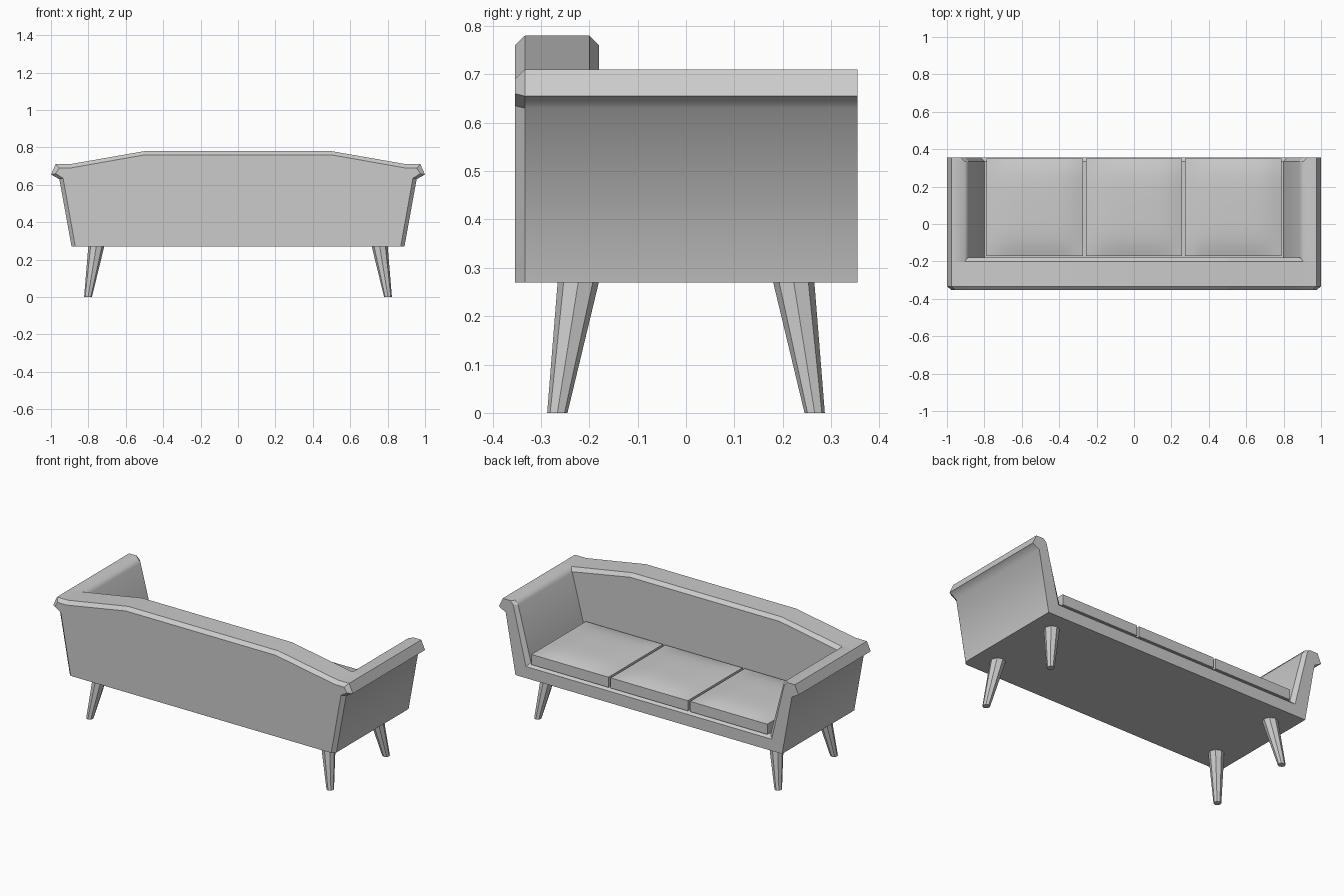
import bpy, bmesh, math

cube = bpy.data.objects.get("Cube")
if cube:
    bpy.data.objects.remove(cube, do_unlink=True)

grey = bpy.data.materials.new("light_grey")
grey.use_nodes = True
colour = (0.6, 0.6, 0.6, 1)
grey.diffuse_color = colour
grey.node_tree.nodes["Principled BSDF"].inputs["Base Color"].default_value = colour


def finish(name, bm):
    bmesh.ops.recalc_face_normals(bm, faces=bm.faces)
    mesh = bpy.data.meshes.new(name)
    bm.to_mesh(mesh)
    bm.free()
    mesh.materials.append(grey)
    obj = bpy.data.objects.new(name, mesh)
    bpy.context.collection.objects.link(obj)
    return obj


def loft(rings):
    """Closed solid through equally sized rings of points."""
    bm = bmesh.new()
    loops = [[bm.verts.new(p) for p in ring] for ring in rings]
    n = len(loops[0])
    for a, b in zip(loops, loops[1:]):
        for i in range(n):
            j = (i + 1) % n
            bm.faces.new((a[i], a[j], b[j], b[i]))
    bm.faces.new(loops[0])
    bm.faces.new(loops[-1])
    bm.normal_update()
    return bm


def section(half, y):
    """Mirror half an x-z outline and place it at y."""
    pts = half + [(-x, z) for x, z in reversed(half)]
    return [(x, y, z) for x, z in pts]


def soften_sides(bm):
    """Smooth the long faces; keep chamfers and end caps crisp."""
    bmesh.ops.recalc_face_normals(bm, faces=bm.faces)
    for f in bm.faces:
        f.smooth = abs(f.normal.y) < 0.05
    for e in bm.edges:
        e.smooth = all(f.smooth for f in e.link_faces) and e.calc_face_angle(0) < math.radians(55)


# Shared flared outside of the arms
outer = [(0.89, 0.27), (0.955, 0.63), (1.0, 0.655), (0.975, 0.71)]

# Arms and seat base, with a chamfered opening
opening = outer + [(0.905, 0.71), (0.885, 0.685), (0.80, 0.36)]
opening_edge = outer + [(0.925, 0.71), (0.905, 0.69), (0.82, 0.34)]
bm = loft([section(opening, -0.2), section(opening, 0.335), section(opening_edge, 0.355)])
soften_sides(bm)
finish("arms_and_base", bm)

# Backrest with a raised middle and chamfered rims
full = outer + [(0.9, 0.71), (0.5, 0.78)]
rear = [(0.87, 0.27), (0.935, 0.635), (0.975, 0.66), (0.955, 0.69), (0.895, 0.69), (0.5, 0.76)]
inside = [(0.84, 0.28), (0.9, 0.6), (0.94, 0.65), (0.93, 0.69), (0.885, 0.69), (0.5, 0.76)]
bm = loft([section(rear, -0.354), section(full, -0.333), section(full, -0.2), section(inside, -0.18)])
soften_sides(bm)
finish("backrest", bm)


# Seat cushions with softly domed tops
def cushion(name, cx, cy, w, d):
    bm = bmesh.new()
    bmesh.ops.create_grid(bm, x_segments=12, y_segments=12, size=1)
    border = [e for e in bm.edges if e.is_boundary]
    walls = bmesh.ops.extrude_edge_only(bm, edges=border)["geom"]
    low = {v for v in walls if isinstance(v, bmesh.types.BMVert)}
    side_faces = {f for f in walls if isinstance(f, bmesh.types.BMFace)}
    for v in bm.verts:
        u, t = v.co.x, v.co.y
        dome = 0.025 * (1 - u ** 4) * (1 - t ** 4)
        v.co = (cx + u * w / 2, cy + t * d / 2, 0.358 if v in low else 0.42 + dome)
    for f in bm.faces:
        f.smooth = f not in side_faces
    for e in border:
        e.smooth = False
    bmesh.ops.contextual_create(bm, geom=[e for e in bm.edges if e.is_boundary])
    finish(name, bm)


for label, x in (("right", -0.53), ("middle", 0), ("left", 0.53)):
    cushion(label + "_cushion", x, 0.09, 0.515, 0.52)


# Splayed, tapered eight-sided legs
def leg_ring(x, y, z, r):
    return [(x + r * math.cos(k * math.tau / 8), y + r * math.sin(k * math.tau / 8), z)
            for k in range(8)]


for side, sx in (("right", -1), ("left", 1)):
    for end, sy in (("front", -1), ("back", 1)):
        bm = loft([leg_ring(sx * 0.802, sy * 0.266, 0, 0.021),
                   leg_ring(sx * 0.757, sy * 0.222, 0.275, 0.043)])
        finish(f"{end}_{side}_leg", bm)
